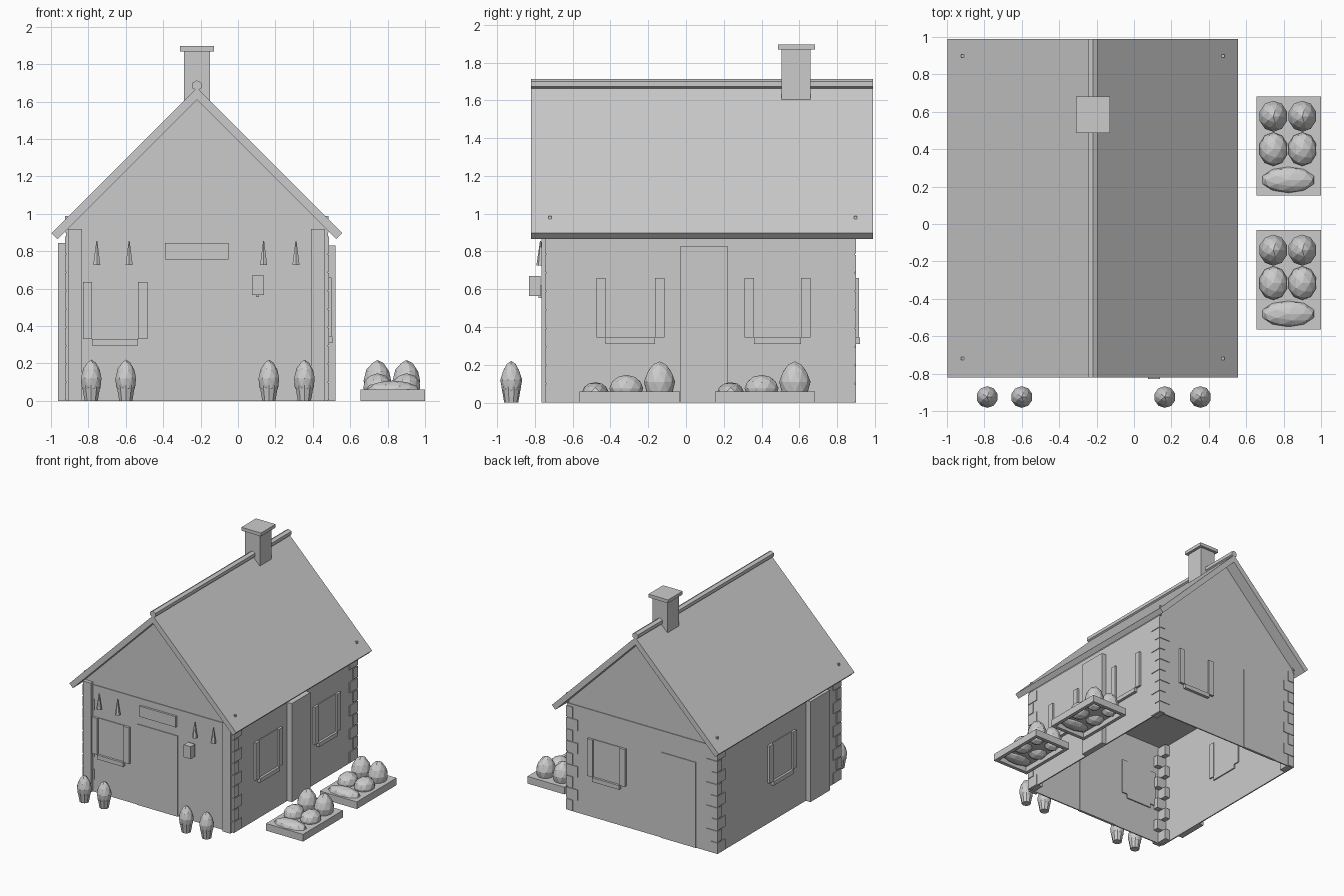
import bpy, bmesh, math
from mathutils import Matrix, Vector

if "Cube" in bpy.data.objects:
    bpy.data.objects.remove(bpy.data.objects["Cube"])

grey = bpy.data.materials.new("plain_grey")
grey.diffuse_color = (0.6, 0.6, 0.6, 1)
grey.use_nodes = True
grey.node_tree.nodes["Principled BSDF"].inputs["Base Color"].default_value = grey.diffuse_color
CX = -0.22                       # house centre line
X0, X1, Y0, Y1 = -0.92, 0.48, -0.74, 0.895


def finish(name, bm):
    bmesh.ops.recalc_face_normals(bm, faces=bm.faces)
    me = bpy.data.meshes.new(name)
    bm.to_mesh(me)
    bm.free()
    me.materials.append(grey)
    ob = bpy.data.objects.new(name, me)
    bpy.context.collection.objects.link(ob)
    return ob


def box(name, x, y, z):
    bm = bmesh.new()
    c = [(a[0] + a[1]) / 2 for a in (x, y, z)]
    s = [a[1] - a[0] for a in (x, y, z)]
    bmesh.ops.create_cube(bm, size=1, matrix=Matrix.Translation(c) @ Matrix.Diagonal((*s, 1)))
    return finish(name, bm)


def prism(name, pts, y0, y1):
    """Extrude an x-z profile along y."""
    bm = bmesh.new()
    f = bm.faces.new([bm.verts.new((x, y0, z)) for x, z in pts])
    r = bmesh.ops.extrude_face_region(bm, geom=[f])
    bmesh.ops.translate(bm, vec=(0, y1 - y0, 0),
                        verts=[v for v in r["geom"] if isinstance(v, bmesh.types.BMVert)])
    return finish(name, bm)


def cone(name, loc, r1, r2, h, n=8):
    bm = bmesh.new()
    bmesh.ops.create_cone(bm, cap_ends=True, segments=n, radius1=r1, radius2=r2, depth=h,
                          matrix=Matrix.Translation(Vector(loc) + Vector((0, 0, h / 2))))
    return finish(name, bm)


def blob(name, loc, size, taper=0.0):
    """Faceted ball, optionally narrowed towards its top."""
    bm = bmesh.new()
    bmesh.ops.create_icosphere(bm, subdivisions=2, radius=1)
    for v in bm.verts:
        k = 1 - taper * max(v.co.z, 0)
        v.co = Vector((v.co.x * size[0] * k, v.co.y * size[1] * k, v.co.z * size[2])) + Vector(loc)
    return finish(name, bm)


def on_wall(name, side, u, z, inner, outer):
    """Box on a wall: u runs along the wall, inner/outer are offsets from its face."""
    d = {"front": (Y0, -1), "back": (Y1, 1), "left": (X0, -1), "right": (X1, 1)}[side]
    o = sorted((d[0] - d[1] * inner, d[0] + d[1] * outer))
    return box(name, u, o, z) if side in ("front", "back") else box(name, o, u, z)


# thin walls, ceiling and gables
T = 0.01
box("front_wall", (X0, X1), (Y0, Y0 + T), (0, 0.9))
box("back_wall", (X0, X1), (Y1 - T, Y1), (0, 0.9))
box("left_wall", (X0, X0 + T), (Y0, Y1), (0, 0.9))
box("right_wall", (X1 - T, X1), (Y0, Y1), (0, 0.9))
box("ceiling", (X0, X1), (Y0, Y1), (0.89, 0.9))
for n, y in (("front_gable", Y0 + 0.006), ("back_gable", Y1 - 0.016)):
    prism(n, [(X0, 0.9), (X1, 0.9), (X1, 0.915), (CX, 1.615), (X0, 0.915)], y, y + T)

# pitched roof, ridge roll and peg tips
for n, s in (("left_roof", -1), ("right_roof", 1)):
    prism(n, [(CX, 1.61), (CX + s * 0.745, 0.865), (CX + s * 0.777, 0.897), (CX, 1.674)], -0.82, 0.99)
ridge = [(CX + 0.028 * math.sin(math.tau * i / 6), 1.686 + 0.028 * math.cos(math.tau * i / 6)) for i in range(6)]
prism("ridge_roll", ridge, -0.82, 0.99)
for x in (-0.917, 0.476):
    for y in (-0.72, 0.898):
        box("roof_peg", (x - 0.007, x + 0.007), (y - 0.008, y + 0.008), (0.9, 0.988))

# chimney
box("chimney", (-0.29, -0.15), (0.505, 0.66), (1.605, 1.87))
box("chimney_cap", (-0.31, -0.127), (0.487, 0.682), (1.868, 1.896))

# corner posts and alternating corner blocks
box("left_corner_post", (-0.91, -0.835), (-0.765, -0.735), (0, 0.92))
box("right_corner_post", (0.39, 0.465), (-0.765, -0.735), (0, 0.92))
for sx, cx in ((-1, X0), (1, X1)):
    for sy, cy in ((-1, Y0), (1, Y1)):
        for i in range(9):
            lx, ly = (0.1, 0.055) if i % 2 else (0.055, 0.1)
            z = 0.005 + i * 0.098
            box("corner_block", sorted((cx + sx * 0.006, cx - sx * lx)),
                sorted((cy + sy * 0.006, cy - sy * ly)), (z, z + 0.09))

# windows: pane, two side bars and a sill
windows = (("front", -0.83, -0.485, 0.295, 0.635), ("back", -0.07, 0.28, 0.31, 0.66),
           ("left", -0.13, 0.23, 0.31, 0.66), ("right", -0.475, -0.115, 0.31, 0.66),
           ("right", 0.31, 0.66, 0.31, 0.66))
for side, a, b, lo, hi in windows:
    on_wall("window_pane", side, (a + 0.05, b - 0.05), (lo + 0.035, hi), 0.015, 0.006)
    on_wall("window_bar", side, (a, a + 0.05), (lo + 0.035, hi), 0.02, 0.02)
    on_wall("window_bar", side, (b - 0.05, b), (lo + 0.035, hi), 0.02, 0.02)
    on_wall("window_sill", side, (a + 0.05, b - 0.05), (lo, lo + 0.035), 0.02, 0.025)

# side pilasters, doors, sign and letter box
on_wall("right_pilaster", "right", (-0.03, 0.22), (0, 0.83), 0.01, 0.042)
on_wall("left_pilaster", "left", (-0.54, -0.28), (0, 0.845), 0.01, 0.043)
on_wall("front_door", "front", (-0.42, -0.04), (0, 0.68), 0.015, 0.006)
on_wall("back_door", "back", (-0.72, -0.4), (0, 0.72), 0.015, 0.006)
on_wall("sign_board", "front", (-0.39, -0.05), (0.755, 0.845), 0, 0.018)
box("letter_box", (0.075, 0.14), (-0.83, -0.77), (0.565, 0.67))
box("letter_box_bracket", (0.097, 0.112), (-0.78, -0.735), (0.555, 0.62))

# wall cones
for x in (-0.755, -0.582, 0.137, 0.31):
    cone("wall_cone", (x, -0.77, 0.725), 0.022, 0.003, 0.13, 6)

# potted shrubs along the front
for x in (-0.785, -0.6, 0.165, 0.355):
    cone("plant_pot", (x, -0.925, 0), 0.037, 0.052, 0.085, 10)
    blob("shrub", (x, -0.925, 0.12), (0.058, 0.058, 0.1), 0.25)

# raised vegetable beds
for cy in (0.418, -0.298):
    x0, x1, y0, y1, t = 0.655, 1.0, cy - 0.265, cy + 0.265, 0.03
    box("bed_soil", (x0, x1), (y0, y1), (0.045, 0.06))
    box("bed_side", (x0, x0 + t), (y0, y1), (0, 0.06))
    box("bed_side", (x1 - t, x1), (y0, y1), (0, 0.06))
    box("bed_end", (x0, x1), (y0, y0 + t), (0, 0.06))
    box("bed_end", (x0, x1), (y1 - t, y1), (0, 0.06))
    for x in (0.745, 0.9):
        blob("tall_vegetable", (x, cy + 0.158, 0.11), (0.077, 0.083, 0.108), 0.2)
        blob("round_vegetable", (x, cy - 0.018, 0.075), (0.078, 0.09, 0.072))
    blob("long_vegetable", (0.825, cy - 0.182, 0.058), (0.145, 0.07, 0.05))
